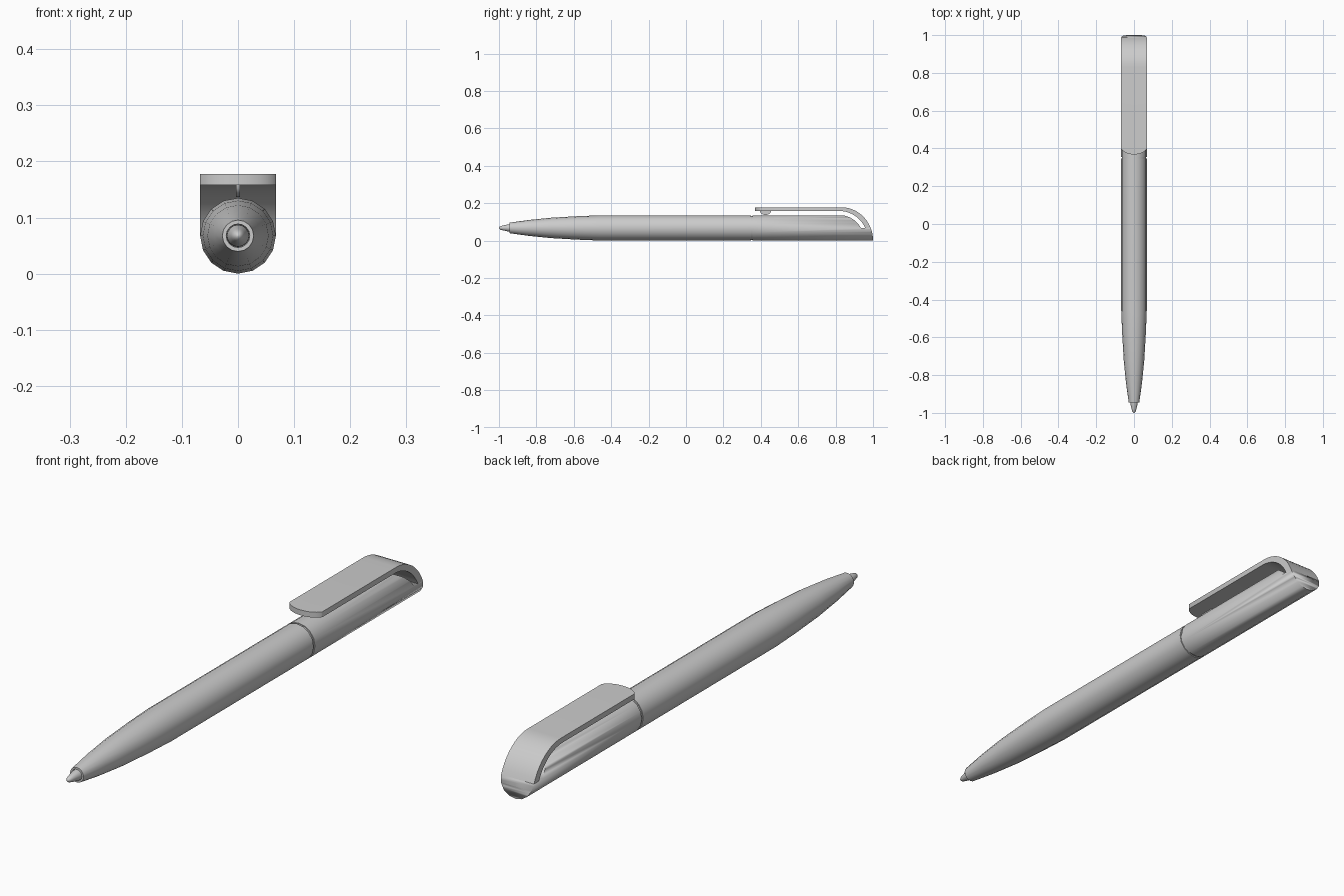
import bpy, bmesh
from math import sin, cos, pi, sqrt, radians

if "Cube" in bpy.data.objects:
    bpy.data.objects.remove(bpy.data.objects["Cube"])

R = 0.0675      # pen radius, also the height of its axis
SIDES = 16


def finish(name, bm, angle=35):
    bmesh.ops.remove_doubles(bm, verts=bm.verts, dist=1e-6)
    bmesh.ops.recalc_face_normals(bm, faces=bm.faces)
    me = bpy.data.meshes.new(name)
    bm.to_mesh(me)
    bm.free()
    ob = bpy.data.objects.new(name, me)
    bpy.context.collection.objects.link(ob)
    bpy.ops.object.select_all(action='DESELECT')
    ob.select_set(True)
    bpy.context.view_layer.objects.active = ob
    bpy.ops.object.shade_smooth_by_angle(angle=radians(angle))
    return ob


def lathe(name, profile, sides=SIDES):
    """Turn (y, radius) points around the pen axis and close both ends."""
    bm = bmesh.new()
    rings = [[bm.verts.new((r * sin(2 * pi * i / sides), y, R + r * cos(2 * pi * i / sides)))
              for i in range(sides)] for y, r in profile]
    for a, b in zip(rings, rings[1:]):
        for i in range(sides):
            j = (i + 1) % sides
            bm.faces.new((a[i], a[j], b[j], b[i]))
    bm.faces.new(rings[0])
    bm.faces.new(rings[-1])
    return finish(name, bm)


def prism(name, outline, half):
    """Extrude a (y, z) outline across x."""
    bm = bmesh.new()
    face = bm.faces.new([bm.verts.new((-half, y, z)) for y, z in outline])
    ext = bmesh.ops.extrude_face_region(bm, geom=[face])
    for v in ext['geom']:
        if isinstance(v, bmesh.types.BMVert):
            v.co.x = half
    return finish(name, bm)


def arc(cy, a, b, z_end, z_start=None, n=10):
    """Points of an ellipse quarter centred on (cy, 0), going down to z_end."""
    from math import asin
    t0 = pi / 2 if z_start is None else asin(z_start / b)
    t1 = asin(z_end / b)
    return [(cy + a * cos(t0 + (t1 - t0) * i / n), b * sin(t0 + (t1 - t0) * i / n))
            for i in range(n + 1)]


# Writing tip
lathe("writing_tip", [(-0.925, 0.020), (-0.95, 0.0195), (-0.98, 0.0125), (-0.992, 0.0095),
                      (-0.998, 0.005), (-1.0, 0.001)])

# Barrel with tapered nose and recess around the tip
lathe("barrel", [(-0.93, 0.020), (-0.945, 0.021), (-0.945, 0.028), (-0.84, 0.0425),
                 (-0.72, 0.0545), (-0.58, 0.0627), (-0.46, R), (0.347, R)])

# Groove between barrel and cap
lathe("joint_ring", [(0.34, 0.064), (0.36, 0.064)])

# Cap body, trimmed by the slot curve above and the end curve below
cap = lathe("cap", [(0.355, R), (1.05, R)])
slot_floor = arc(0.82, 0.133, 0.136, R)
end_curve = arc(0.83, 0.17, 0.178, 0.0, R, 8)
trim = prism("cap_trim", [(0.3, -0.01), (0.3, 0.136)] + slot_floor + end_curve
             + [(1.0, -0.01)], 0.1)
trim.hide_render = True
mod = cap.modifiers.new("trim", 'BOOLEAN')
mod.operation = 'INTERSECT'
mod.solver = 'EXACT'
mod.object = trim
bpy.context.view_layer.objects.active = cap
bpy.ops.object.modifier_apply(modifier=mod.name)
bpy.data.objects.remove(trim, do_unlink=True)

# Clip: a strip with a rounded tip that curls down into the cap end
outer = [(None, 0.178)] + arc(0.83, 0.17, 0.178, R)
inner = [(None, 0.158)] + arc(0.82, 0.153, 0.158, R)
bm = bmesh.new()
loops = []
COLS = 14
for c in range(COLS + 1):
    s = -cos(pi * c / COLS)
    tip_y = 0.414 - 0.046 * sqrt(1 - (0.94 * s) ** 2)
    pts = outer + inner[::-1]
    loops.append([bm.verts.new((R * s, tip_y if y is None else y, z)) for y, z in pts])
n = len(outer)
for a, b in zip(loops, loops[1:]):
    for i in range(2 * n):
        j = (i + 1) % (2 * n)
        bm.faces.new((a[i], a[j], b[j], b[i]))
for side in (loops[0], loops[-1]):
    for i in range(n - 1):
        bm.faces.new((side[i], side[i + 1], side[2 * n - 2 - i], side[2 * n - 1 - i]))
finish("clip", bm)

# Small gripping nub under the clip tip
prism("clip_nub", [(0.425 + 0.03 * cos(pi * i / 10), 0.159 - 0.022 * sin(pi * i / 10))
                   for i in range(11)], 0.004)
